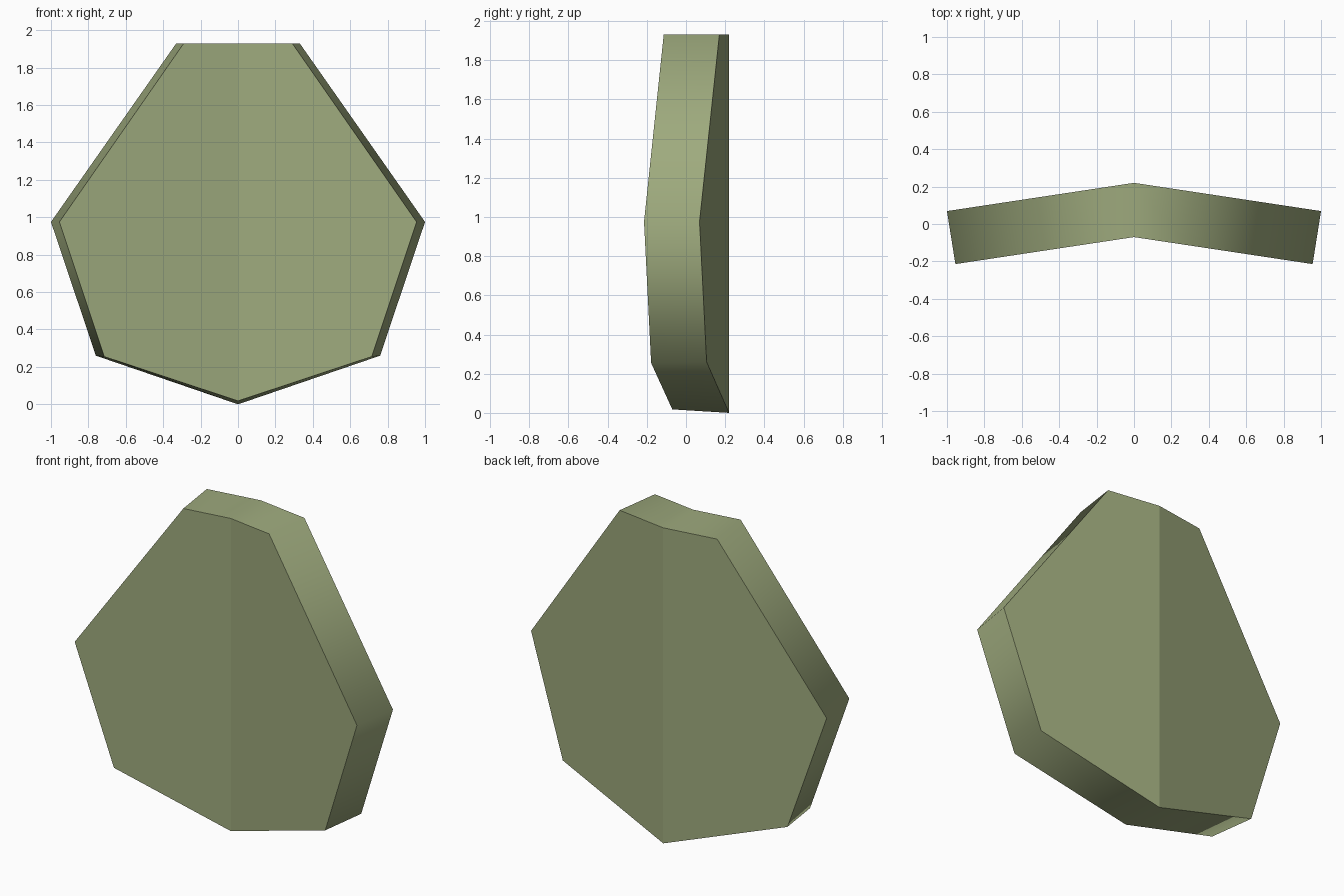
import bpy
import bmesh

cube = bpy.data.objects.get("Cube")
if cube:
    bpy.data.objects.remove(cube, do_unlink=True)

# Single olive green colour
olive = bpy.data.materials.new("olive_green")
olive.use_nodes = True
colour = (0.34, 0.40, 0.205, 1)
olive.diffuse_color = colour
olive.node_tree.nodes["Principled BSDF"].inputs["Base Color"].default_value = colour

# Half outlines (x, z) from top centre round to the bottom tip
BACK = [(0, 1.93), (0.33, 1.93), (1, 0.975), (0.76, 0.26), (0, 0)]
FRONT = [(0, 1.93), (0.29, 1.93), (0.955, 0.975), (0.715, 0.255), (0, 0.018)]
FOLD_SLOPE = 0.151


def outline(bm, half, fold_y):
    """Closed ring of vertices on a sheet folded along its centre line."""
    ring = half + [(-x, z) for x, z in half[-2:0:-1]]
    return [bm.verts.new((x, fold_y - FOLD_SLOPE * abs(x), z)) for x, z in ring]


bm = bmesh.new()
back = outline(bm, BACK, 0.22)
front = outline(bm, FRONT, -0.07)
count = len(back)
tip = len(BACK) - 1

# Two flat panels on each side of the fold
panels = []
for ring in (back, front):
    panels.append(bm.faces.new(ring[:tip + 1]))
    panels.append(bm.faces.new(ring[tip:] + ring[:1]))

# Rim joining the front and back outlines
for i in range(count):
    j = (i + 1) % count
    bm.faces.new((back[i], back[j], front[j], front[i]))
bmesh.ops.recalc_face_normals(bm, faces=bm.faces[:])

# Smooth rim, crisp borders and crisp fold
for face in bm.faces:
    face.smooth = True
for face in panels:
    for edge in face.edges:
        edge.smooth = False

mesh = bpy.data.meshes.new("folded_plate")
bm.to_mesh(mesh)
bm.free()
mesh.materials.append(olive)
plate = bpy.data.objects.new("folded_plate", mesh)
bpy.context.collection.objects.link(plate)
